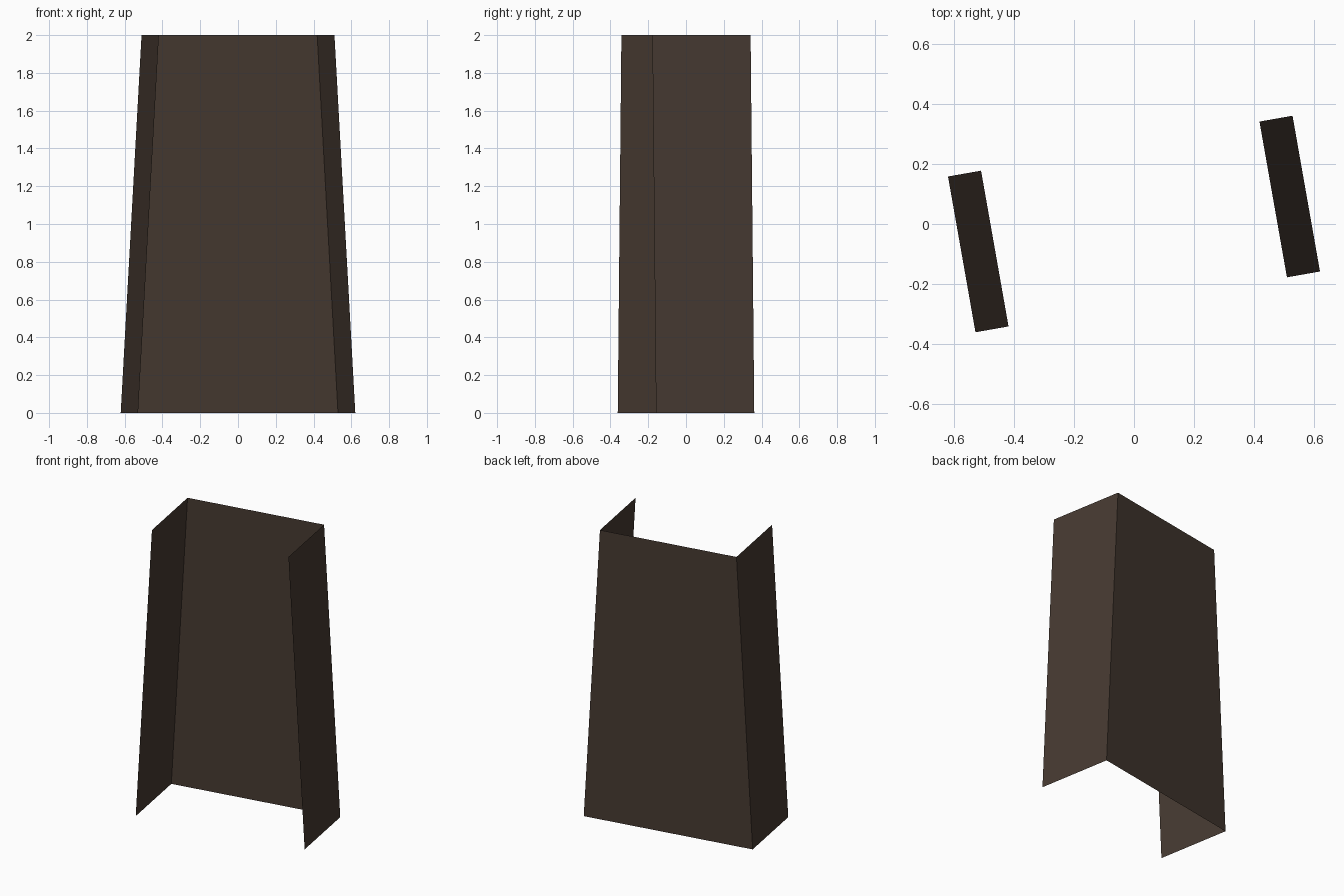
import bpy
import math

if "Cube" in bpy.data.objects:
    bpy.data.objects.remove(bpy.data.objects["Cube"])

brown = bpy.data.materials.new("dark_brown")
brown.diffuse_color = (0.062, 0.042, 0.031, 1)
brown.use_nodes = True
brown.node_tree.nodes["Principled BSDF"].inputs["Base Color"].default_value = brown.diffuse_color

# Tapered, open-fronted sheet: one trapezoid back and two leaning side wings
HALF_DEPTH, HEIGHT = 0.264, 2.0
BOTTOM_HALF, TOP_HALF = 0.584, 0.472
TURN = math.radians(10)


def ring(half, z):
    """Channel outline seen from above, open towards the front."""
    d = HALF_DEPTH
    outline = [(-half, -d), (-half, d), (half, d), (half, -d)]
    c, s = math.cos(TURN), math.sin(TURN)
    return [(x * c - y * s, x * s + y * c, z) for x, y in outline]


verts = ring(BOTTOM_HALF, 0) + ring(TOP_HALF, HEIGHT)
# Faces wind so that the normals point outwards
faces = [(i + 1, i, i + 4, i + 5) for i in range(3)]

mesh = bpy.data.meshes.new("tapered_channel_panel")
mesh.from_pydata(verts, [], faces)
mesh.materials.append(brown)
panel = bpy.data.objects.new("tapered_channel_panel", mesh)
bpy.context.collection.objects.link(panel)
